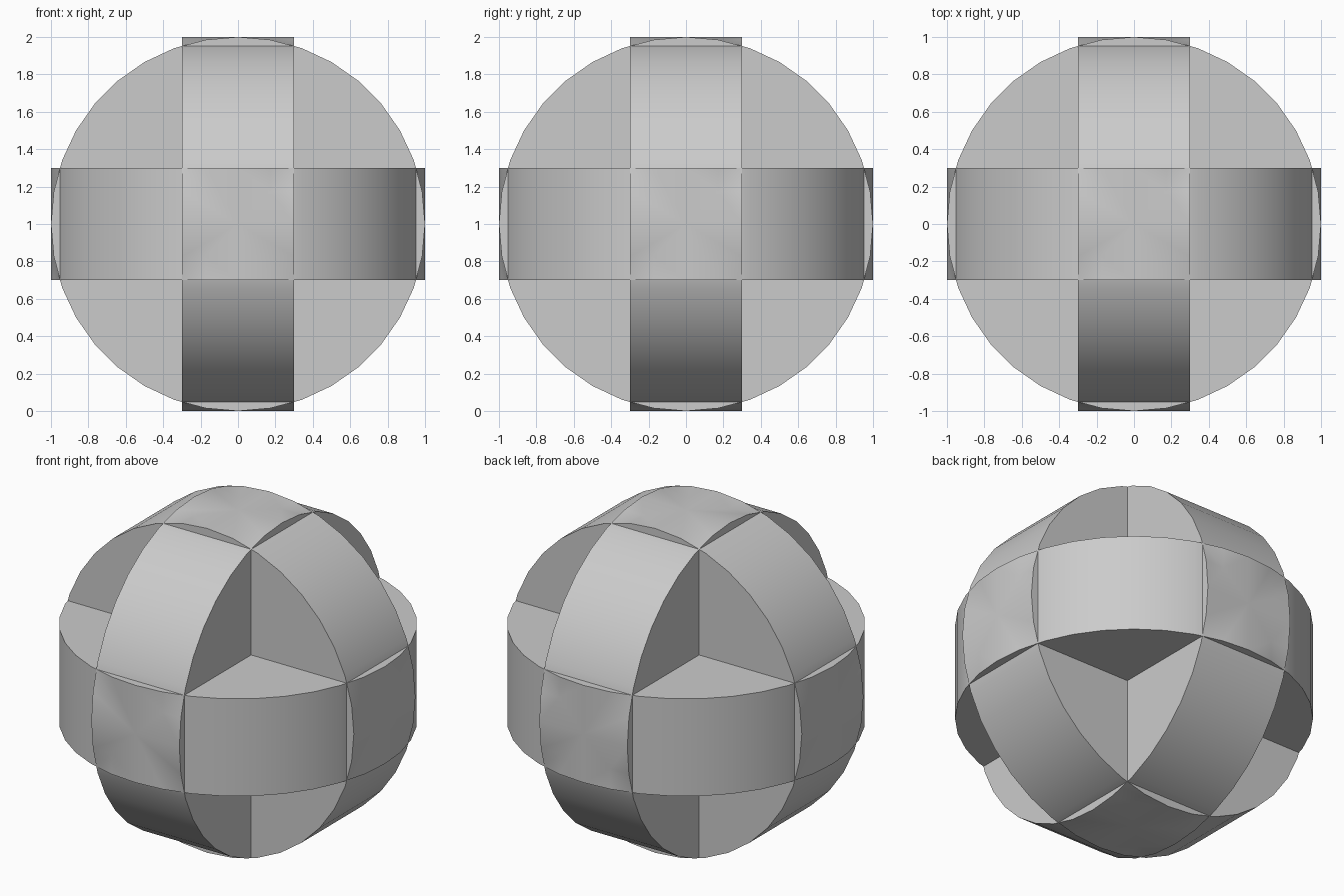
import bpy
from math import pi

if "Cube" in bpy.data.objects:
    bpy.data.objects.remove(bpy.data.objects["Cube"])

RADIUS, WIDTH, SIDES = 1.0, 0.6, 36


def disc(name, rotation):
    bpy.ops.mesh.primitive_cylinder_add(vertices=SIDES, radius=RADIUS, depth=WIDTH,
                                        location=(0, 0, RADIUS), rotation=rotation)
    obj = bpy.context.object
    obj.name = name
    return obj


# Three thick discs, one around each axis
ball = disc("three_disc_ball", (0, 0, 0))
others = [disc("disc_facing_front", (pi / 2, 0, 0)),
          disc("disc_facing_side", (0, pi / 2, 0))]

# Fuse them into one solid
bpy.context.view_layer.objects.active = ball
for other in others:
    mod = ball.modifiers.new("fuse", 'BOOLEAN')
    mod.operation = 'UNION'
    mod.solver = 'EXACT'
    mod.object = other
    bpy.ops.object.modifier_apply(modifier=mod.name)
for other in others:
    bpy.data.objects.remove(other, do_unlink=True)

# Smooth rims, sharp caps
bpy.ops.object.select_all(action='DESELECT')
ball.select_set(True)
bpy.context.view_layer.objects.active = ball
bpy.ops.object.shade_smooth_by_angle(angle=pi / 6)
